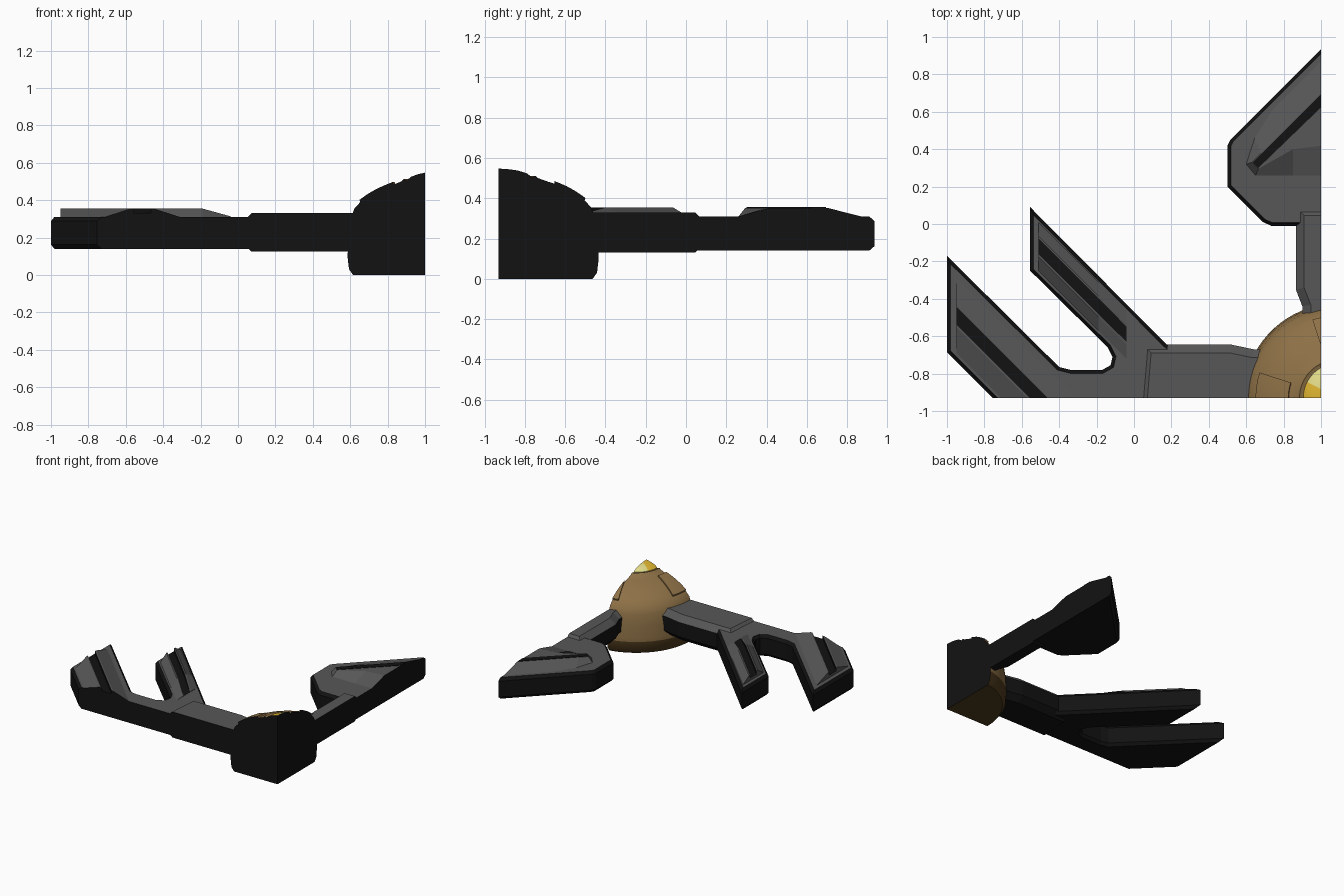
import bpy, bmesh, math
from mathutils import Vector

if "Cube" in bpy.data.objects:
    bpy.data.objects.remove(bpy.data.objects["Cube"])

CUT_X, CUT_Y = 1.0, -0.93      # flat cut planes of the quarter section
CX, CY = 1.09, -0.93           # dome axis
BLACK, GRAY, BROWN, DARK, GOLD, PALE = range(6)
COLOURS = [("black", (0.006, 0.006, 0.006)), ("gray", (0.095, 0.095, 0.095)),
           ("brown", (0.27, 0.165, 0.062)), ("dark_brown", (0.075, 0.042, 0.012)),
           ("gold", (0.72, 0.45, 0.03)), ("pale_yellow", (0.75, 0.70, 0.25))]
MATS = []
for label, rgb in COLOURS:
    m = bpy.data.materials.new(label)
    m.diffuse_color = (*rgb, 1)
    m.use_nodes = True
    m.node_tree.nodes["Principled BSDF"].inputs["Base Color"].default_value = m.diffuse_color
    MATS.append(m)


def finish(name, bm, smooth=False):
    """Trim at the two cut planes, cap in black and make the object."""
    bmesh.ops.recalc_face_normals(bm, faces=bm.faces[:])
    for co, no in (((CUT_X, 0, 0), (1, 0, 0)), ((0, CUT_Y, 0), (0, -1, 0))):
        geom = bm.verts[:] + bm.edges[:] + bm.faces[:]
        bmesh.ops.bisect_plane(bm, geom=geom, dist=1e-5, plane_co=co,
                               plane_no=no, clear_outer=True)
        rim = [e for e in bm.edges if e.is_boundary]
        if rim:
            for f in bmesh.ops.holes_fill(bm, edges=rim, sides=0)["faces"]:
                f.material_index = BLACK
    bmesh.ops.recalc_face_normals(bm, faces=bm.faces[:])
    me = bpy.data.meshes.new(name)
    bm.to_mesh(me)
    bm.free()
    for m in MATS:
        me.materials.append(m)
    ob = bpy.data.objects.new(name, me)
    bpy.context.collection.objects.link(ob)
    if smooth:
        bpy.ops.object.select_all(action='DESELECT')
        ob.select_set(True)
        bpy.context.view_layer.objects.active = ob
        bpy.ops.object.shade_smooth_by_angle(angle=math.radians(30))
    return ob


def loft(rings, mats, closed_ring=True):
    """Skin a stack of equal-length rings; mats = start cap, sides..., end cap."""
    bm = bmesh.new()
    vs = [[bm.verts.new(p) for p in r] for r in rings]
    n = len(vs[0])
    bm.faces.new(vs[0]).material_index = mats[0]
    bm.faces.new(vs[-1]).material_index = mats[-1]
    for k in range(len(vs) - 1):
        side = mats[k + 1]
        for i in range(n):
            j = (i + 1) % n
            f = bm.faces.new((vs[k][i], vs[k][j], vs[k + 1][j], vs[k + 1][i]))
            f.material_index = side[i] if isinstance(side, list) else side
    return bm


def inset(pts, d):
    """Mitred inward offset of an outline."""
    n = len(pts)
    area = sum(pts[i][0] * pts[(i + 1) % n][1] - pts[(i + 1) % n][0] * pts[i][1]
               for i in range(n))
    s = 1 if area > 0 else -1
    out = []
    for i in range(n):
        p = Vector(pts[i])
        a = (p - Vector(pts[i - 1])).normalized()
        b = (Vector(pts[(i + 1) % n]) - p).normalized()
        na, nb = Vector((-a.y, a.x)) * s, Vector((-b.y, b.x)) * s
        out.append(p + (na + nb) * (d / (1 + na.dot(nb))))
    return out


def slab(name, pts, z0, z1, w, h, rim):
    """Plate with chamfered upper and lower rims."""
    small = inset(pts, w)
    rings = [[(p[0], p[1], z) for p in ring] for ring, z in
             ((small, z0), (pts, z0 + h), (pts, z1 - h), (small, z1))]
    return finish(name, loft(rings, [BLACK, BLACK, BLACK, rim, GRAY]))


def ridge(name, stations, base, top, slot):
    """Raised rib with a sunken black slot; stations are (x, y, height scale)."""
    prof = [(-base, 0), (-top, .045), (-slot, .045), (-slot, .02),
            (slot, .02), (slot, .045), (top, .045), (base, 0), (base, -.02), (-base, -.02)]
    rings = [[(x, y + o, .31 + (h * s if h > 0 else h)) for o, h in prof]
             for x, y, s in stations]
    side = [GRAY, GRAY, BLACK, BLACK, BLACK, GRAY, GRAY, BLACK, BLACK, BLACK]
    return finish(name, loft(rings, [GRAY] + [side] * (len(rings) - 1) + [GRAY]))


def lathe(name, prof, rule, seg=72):
    """Full turn of a profile that ends on the dome axis at both ends."""
    bm = bmesh.new()
    rows = []
    for r, z in prof:
        if r == 0:
            rows.append([bm.verts.new((CX, CY, z))] * seg)
        else:
            rows.append([bm.verts.new((CX + r * math.cos(a), CY + r * math.sin(a), z))
                         for a in ((i + .5) * math.tau / seg for i in range(seg))])
    for lo, hi in zip(rows, rows[1:]):
        for i in range(seg):
            j = (i + 1) % seg
            quad = list(dict.fromkeys((lo[i], lo[j], hi[j], hi[i])))
            f = bm.faces.new(quad)
            f.material_index = rule(f.calc_center_median())
    return finish(name, bm, True)


# Side arm with its two slanted prongs
slab("side_arm", [(-1, -.17), (-.40, -.765), (-.34, -.78), (-.17, -.78), (-.125, -.755),
                  (-.115, -.71), (-.14, -.66), (-.555, -.25), (-.555, .09), (.17, -.64),
                  (.25, -.70), (.25, -1.25), (-.435, -1.25), (-1, -.685)],
     .14, .31, .018, .022, BLACK)
ridge("outer_prong_ridge", [(-.95, -.49, 1), (-.25, -1.19, 1)], .2, .06, .045)
ridge("inner_prong_ridge", [(-.51, -.12, 1), (-.19, -.44, 1), (-.04, -.59, .08)],
      .13, .055, .04)

# Rear claw with a sloped hump and a black slot strip
slab("rear_claw", [(1.3, -.01), (.735, -.01), (.69, .01), (.50, .20), (.50, .42),
                   (.515, .45), (1.3, 1.235)], .14, .31, .018, .022, BLACK)
hump_base = [(1.1, .97), (.74, .61), (.645, .46), (.60, .32), (.65, .26), (.85, .26), (1.1, .26)]
hump_top = [(1.1, .80), (.74, .44), (.68, .38), (.63, .33), (.665, .295), (.85, .40), (1.1, .43)]
finish("rear_claw_hump", loft([[(x, y, .29) for x, y in hump_base],
                               [(x, y, .31) for x, y in hump_base],
                               [(x, y, .353) for x, y in hump_top]],
                              [GRAY, GRAY, GRAY, GRAY]))
strip = [(1.1, .795), (.635, .33), (.665, .30), (1.1, .72)]
finish("rear_claw_slot", loft([[(x, y, z) for x, y in strip] for z in (.35, .356)],
                              [BLACK] * 3))

# Struts joining the arm and the claw to the dome
slab("side_strut", [(.05, -.645), (.52, -.645), (.64, -.67), (.80, -.67),
                    (.80, -1.25), (.0, -1.25)], .125, .33, .045, .045, GRAY)
slab("rear_strut", [(.865, .09), (.865, -.35), (.90, -.44), (.90, -.65),
                    (1.3, -.65), (1.3, .09)], .13, .33, .045, .045, GRAY)

# Dome shell with a dark belt and floor
lathe("dome", [(0, 0), (.475, 0), (.497, .03), (.505, .10), (.503, .13), (.498, .22),
               (.485, .31), (.468, .355), (.43, .397), (.39, .425), (.345, .450),
               (.30, .470), (.26, .483), (.216, .50), (.205, .512), (.19, .505), (0, .505)],
      lambda c: DARK if c.z < .10 else BROWN)

# Raised panels on the dome, one facing each strut
for name, mid in (("rear_panel", 90), ("side_panel", 180)):
    prof = [(.435, .385), (.44, .402), (.395, .434), (.35, .460), (.305, .480),
            (.265, .496), (.26, .475), (.34, .44)]
    rings = []
    for i in range(9):
        a = math.radians(mid - 18 + 4.5 * i)
        rings.append([(CX + r * math.cos(a), CY + r * math.sin(a), z) for r, z in prof])
    finish(name, loft(rings, [BROWN] * 10), True)

# Gold lens on top, paler toward the rear
lathe("lens", [(0, .49), (.185, .49), (.185, .508), (.165, .525), (.13, .538),
               (.09, .547), (.045, .553), (0, .555)],
      lambda c: PALE if c.y - CY > .5 * abs(c.x - CX) else GOLD)
